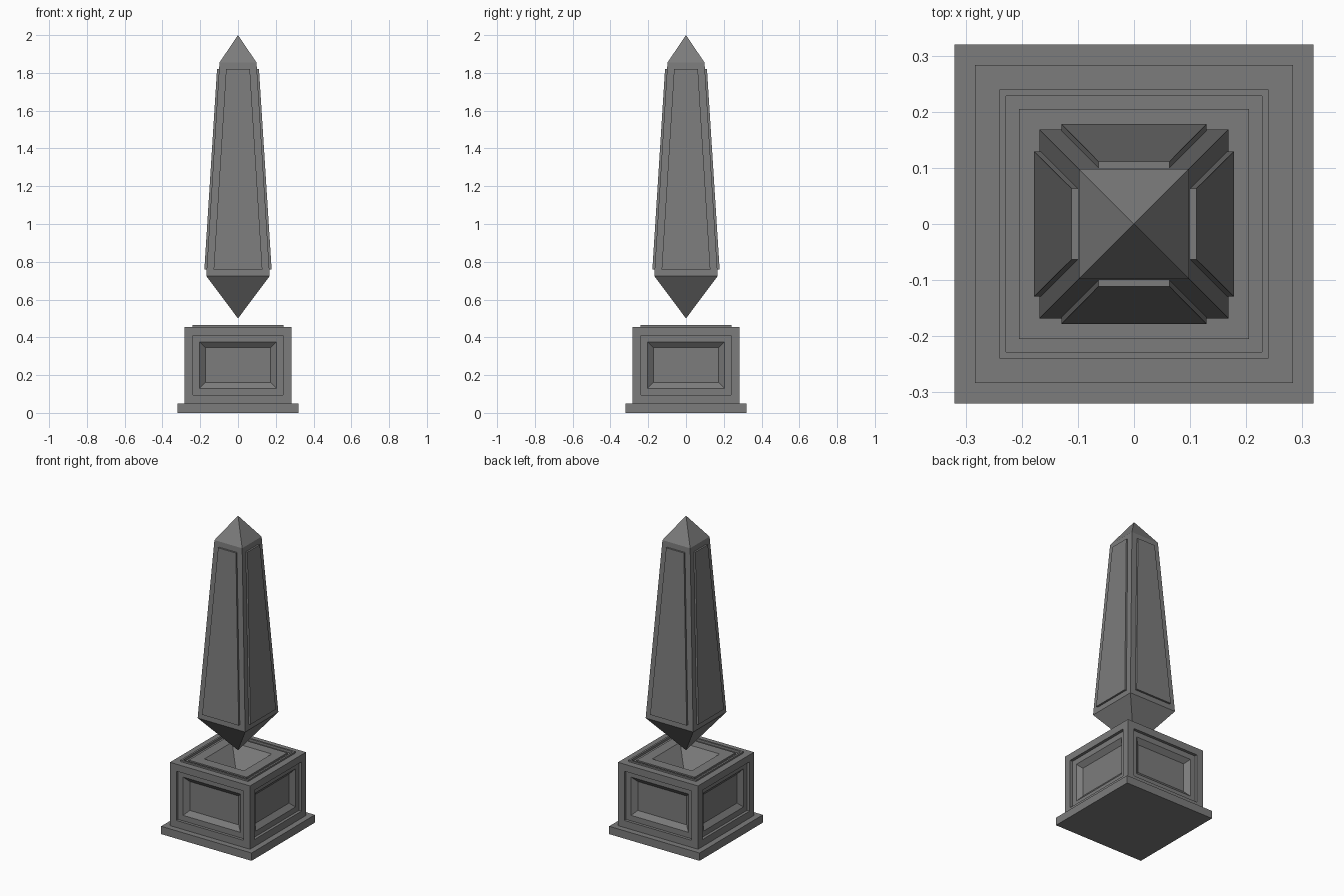
import bpy, bmesh
from mathutils import Matrix
from math import pi

if "Cube" in bpy.data.objects:
    bpy.data.objects.remove(bpy.data.objects["Cube"])

stone = bpy.data.materials.new("grey stone")
stone.use_nodes = True
GREY = (0.2, 0.2, 0.2, 1)
stone.diffuse_color = GREY
stone.node_tree.nodes["Principled BSDF"].inputs["Base Color"].default_value = GREY


def finish(name, bm):
    bmesh.ops.remove_doubles(bm, verts=bm.verts, dist=1e-5)
    bmesh.ops.recalc_face_normals(bm, faces=bm.faces)
    mesh = bpy.data.meshes.new(name)
    bm.to_mesh(mesh)
    bm.free()
    mesh.materials.append(stone)
    obj = bpy.data.objects.new(name, mesh)
    bpy.context.collection.objects.link(obj)
    return obj


def square_loft(profile):
    """Stack squares given as (half width, height); zero width makes a point."""
    bm = bmesh.new()
    rings = []
    for h, z in profile:
        if h == 0:
            rings.append([bm.verts.new((0, 0, z))] * 4)
        else:
            rings.append([bm.verts.new((x * h, y * h, z))
                          for x, y in ((-1, -1), (1, -1), (1, 1), (-1, 1))])
    for low, high in zip(rings, rings[1:]):
        for i in range(4):
            j = (i + 1) % 4
            bm.faces.new(dict.fromkeys((low[i], low[j], high[j], high[i])))
    for ring in (rings[0], rings[-1]):
        if len(set(ring)) == 4:
            bm.faces.new(ring)
    return bm


# Foot slab
finish("base_slab", square_loft([(0.32, 0), (0.32, 0.05)]))

# Pedestal: raised trim on top, then a pointed socket under the obelisk
bm = square_loft([(0.283, 0.05), (0.283, 0.455), (0.24, 0.455), (0.24, 0.465),
                  (0.228, 0.465), (0.228, 0.45), (0.205, 0.45), (0.205, 0.46),
                  (0.14, 0.46), (0, 0.28)])
bm.normal_update()
sides = [f for f in bm.faces
         if abs(f.normal.z) < 0.1 and f.calc_area() > 0.1]
bmesh.ops.recalc_face_normals(bm, faces=bm.faces)
# Sunken side panels: a sharp step, a flat border, then a sloped recess
for thickness, depth in ((0.045, 0), (0.0001, -0.018), (0.035, 0), (0.03, -0.025)):
    bmesh.ops.inset_individual(bm, faces=sides, thickness=thickness,
                               depth=depth, use_even_offset=True)
finish("pedestal", bm)

# Floating tapered shaft with pointed ends
finish("obelisk", square_loft([(0, 0.5), (0.168, 0.725), (0.098, 1.855), (0, 2)]))

# Raised plate on each side of the shaft
for side in ("front", "right", "back", "left"):
    bm = bmesh.new()
    turn = {"front": 0, "left": 1, "back": 2, "right": 3}[side] * pi / 2
    outline = [(-0.129, 0.178, 0.76), (0.129, 0.178, 0.76),
               (0.063, 0.111, 1.82), (-0.063, 0.111, 1.82)]
    outer = [bm.verts.new((x, -y, z)) for x, y, z in outline]
    inner = [bm.verts.new((x, 0.02 - y, z)) for x, y, z in outline]
    bm.faces.new(outer)
    bm.faces.new(inner[::-1])
    for i in range(4):
        j = (i + 1) % 4
        bm.faces.new((outer[j], outer[i], inner[i], inner[j]))
    bmesh.ops.rotate(bm, verts=bm.verts, cent=(0, 0, 0),
                     matrix=Matrix.Rotation(turn, 3, "Z"))
    finish(side + "_panel", bm)
